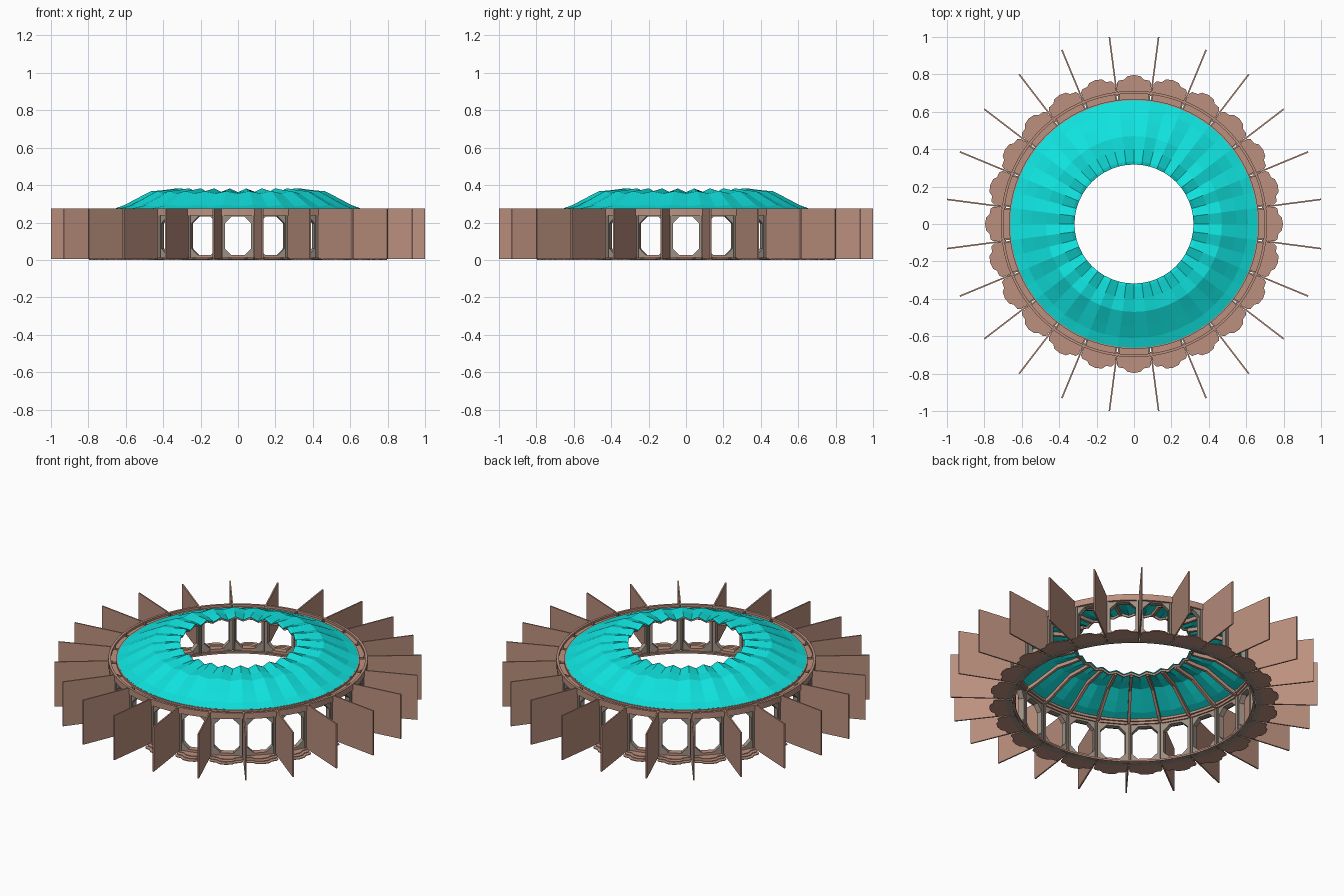
import bpy, bmesh, math
from mathutils import Matrix

if "Cube" in bpy.data.objects:
    bpy.data.objects.remove(bpy.data.objects["Cube"])

N = 24
STEP = 2 * math.pi / N


def material(name, rgb):
    m = bpy.data.materials.new(name)
    m.diffuse_color = (*rgb, 1)
    m.use_nodes = True
    m.node_tree.nodes["Principled BSDF"].inputs["Base Color"].default_value = m.diffuse_color
    return m


BROWN = material("clay brown", (0.50, 0.28, 0.21))
TAUPE = material("stone taupe", (0.34, 0.28, 0.23))
CYAN = material("roof cyan", (0.005, 0.76, 0.73))


def finish(bm, name, mat):
    bmesh.ops.recalc_face_normals(bm, faces=bm.faces)
    me = bpy.data.meshes.new(name)
    bm.to_mesh(me)
    bm.free()
    me.materials.append(mat)
    ob = bpy.data.objects.new(name, me)
    bpy.context.collection.objects.link(ob)
    return ob


def around(name, mat, build, offset=0.0):
    """Repeat a part (built along +x) once per bay."""
    bm = bmesh.new()
    for i in range(N):
        part = bmesh.new()
        build(part)
        part.transform(Matrix.Rotation(i * STEP + offset, 4, 'Z'))
        tmp = bpy.data.meshes.new("tmp")
        part.to_mesh(tmp)
        part.free()
        bm.from_mesh(tmp)
        bpy.data.meshes.remove(tmp)
    return finish(bm, name, mat)


def box(bm, x0, x1, y0, y1, z0, z1):
    m = Matrix.Translation(((x0 + x1) / 2, (y0 + y1) / 2, (z0 + z1) / 2))
    bmesh.ops.create_cube(bm, size=1, matrix=m @ Matrix.Diagonal((x1 - x0, y1 - y0, z1 - z0, 1)))


def prism(bm, pts, vec):
    f = bm.faces.new([bm.verts.new(p) for p in pts])
    r = bmesh.ops.extrude_face_region(bm, geom=[f])
    bmesh.ops.translate(bm, verts=[g for g in r["geom"] if isinstance(g, bmesh.types.BMVert)], vec=vec)


def ring(name, mat, r0, r1, z0, z1, seg=96):
    bm = bmesh.new()
    loops = []
    for i in range(seg):
        a = 2 * math.pi * i / seg
        loops.append([bm.verts.new((r * math.cos(a), r * math.sin(a), z))
                      for r, z in ((r0, z0), (r1, z0), (r1, z1), (r0, z1))])
    for i in range(seg):
        p, q = loops[i], loops[(i + 1) % seg]
        for k in range(4):
            bm.faces.new((p[k], q[k], q[(k + 1) % 4], p[(k + 1) % 4]))
    return finish(bm, name, mat)


# radial sun fins between the bays
around("fins", BROWN, lambda b: box(b, 0.69, 1.0085, -0.004, 0.004, 0.006, 0.275), STEP / 2)

# continuous rim bands
ring("upper_rim", BROWN, 0.698, 0.712, 0.238, 0.275)
ring("lower_rim", BROWN, 0.698, 0.712, 0.0, 0.01)
ring("eave_rim", BROWN, 0.652, 0.668, 0.258, 0.272)
ring("inner_base_rim", BROWN, 0.652, 0.664, 0.0, 0.01)


# octagonal window frames
def window_frame(bm):
    w, z0, z1, c = 0.070, 0.025, 0.232, 0.036
    W, Z0, Z1 = 0.080, 0.008, 0.245
    inner = [(-w, z0 + c), (-w + c, z0), (w - c, z0), (w, z0 + c),
             (w, z1 - c), (w - c, z1), (-w + c, z1), (-w, z1 - c)]
    outer = [(-W, Z0 + c), (-W, Z0), (W, Z0), (W, Z0 + c),
             (W, Z1 - c), (W, Z1), (-W, Z1), (-W, Z1 - c)]
    rows = [[bm.verts.new((x, y, z)) for y, z in loop]
            for x, loop in ((0.668, inner), (0.698, inner), (0.698, outer), (0.668, outer))]
    for k in range(4):
        p, q = rows[k], rows[(k + 1) % 4]
        for i in range(8):
            j = (i + 1) % 8
            bm.faces.new((p[i], p[j], q[j], q[i]))


around("window_frames", TAUPE, window_frame)


# slim posts, header and sill of each bay
def posts(bm):
    for s in (-1, 1):
        y = sorted((s * 0.076, s * 0.086))
        box(bm, 0.662, 0.704, *y, 0.0, 0.245)


def bay_beams(bm):
    box(bm, 0.664, 0.70, -0.04, 0.04, 0.012, 0.026)
    box(bm, 0.660, 0.70, -0.08, 0.08, 0.244, 0.262)


around("posts", TAUPE, posts)
around("bay_beams", BROWN, bay_beams)
around("base_plates", TAUPE, lambda b: box(b, 0.664, 0.70, -0.082, 0.082, 0.0, 0.012))


# scalloped steps outside each bay, three thin layers
def steps(bm):
    edge = [(0.752, 0.092), (0.767, 0.082), (0.772, 0.052), (0.790, 0.036), (0.797, 0.0)]
    for d, z in ((0, 0.004), (0.025, 0.008), (0.05, 0.012)):
        half = [(x - d, y) for x, y in edge]
        pts = [(0.70, 0.086)] + half + [(x, -y) for x, y in half[-2::-1]] + [(0.70, -0.086)]
        prism(bm, [(x, y, 0) for x, y in pts], (0, 0, z))


around("scalloped_steps", BROWN, steps)

# pleated roof: radius, height, pleat depth
PROFILE = [(0.662, 0.273, 0.0), (0.61, 0.290, 0.004), (0.55, 0.320, 0.006),
           (0.47, 0.361, 0.006), (0.40, 0.366, 0.007), (0.335, 0.372, 0.010), (0.318, 0.370, 0.010)]
bm = bmesh.new()
rows = []
for r, z, d in PROFILE:
    rows.append([bm.verts.new((r * math.cos(i * STEP / 2), r * math.sin(i * STEP / 2),
                               z + (d if i % 2 else -d))) for i in range(2 * N)])
for p, q in zip(rows, rows[1:]):
    for i in range(2 * N):
        j = (i + 1) % (2 * N)
        bm.faces.new((p[i], p[j], q[j], q[i]))
roof = finish(bm, "pleated_roof", CYAN)
if sum(f.normal.z for f in roof.data.polygons) < 0:
    roof.data.flip_normals()
mod = roof.modifiers.new("thickness", 'SOLIDIFY')
mod.thickness = 0.004
mod.offset = -1


# curved ribs under the roof ridges
def rib(bm):
    top = [(r, z + d - 0.005) for r, z, d in PROFILE[:-1]]
    low = [(r, z - 0.022) for r, z in top]
    pts = [(r, -0.008, z) for r, z in top + low[::-1]]
    prism(bm, pts, (0, 0.016, 0))


around("roof_ribs", BROWN, rib, STEP / 2)


# zigzag edge beam at the central opening
def edge_beam(bm):
    r, a = 0.326, STEP / 2
    for s in (-1, 1):
        lo = (r, 0.0, 0.358)
        hi = (r * math.cos(a), s * r * math.sin(a), 0.376)
        pts = [lo, hi, (hi[0], hi[1], hi[2] - 0.012), (lo[0], 0.0, lo[2] - 0.012)]
        prism(bm, pts, (0.008, 0, 0))


around("opening_edge_beam", BROWN, edge_beam)
